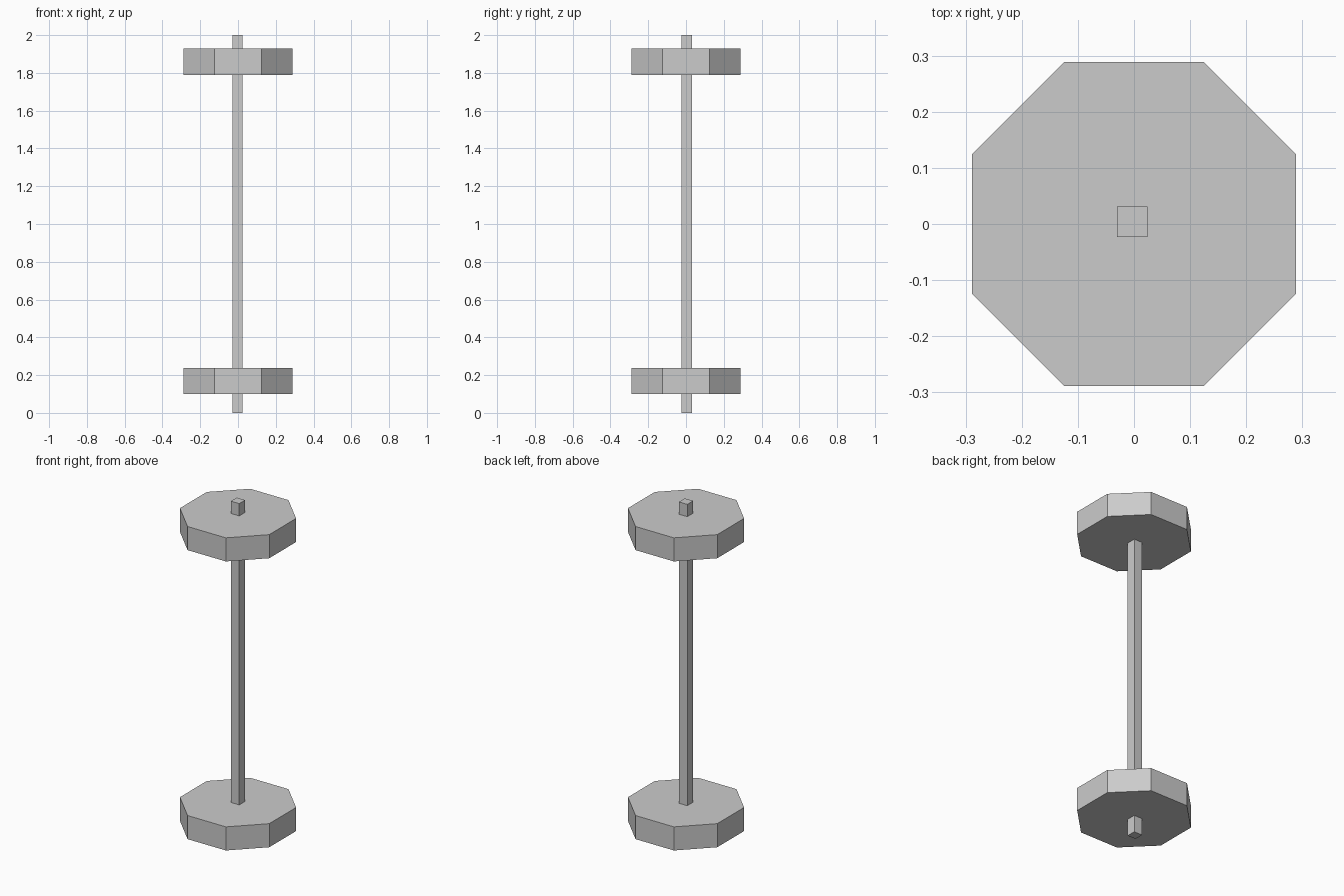
import bpy
import bmesh

if "Cube" in bpy.data.objects:
    bpy.data.objects.remove(bpy.data.objects["Cube"])

grey = bpy.data.materials.new("light grey")
grey.diffuse_color = (0.6, 0.6, 0.6, 1)
grey.use_nodes = True
grey.node_tree.nodes["Principled BSDF"].inputs["Base Color"].default_value = grey.diffuse_color


def prism(name, outline, z0, z1):
    """Extrude a flat outline upward from z0 to z1."""
    bm = bmesh.new()
    base = bm.faces.new([bm.verts.new((x, y, z0)) for x, y in outline])
    new = bmesh.ops.extrude_face_region(bm, geom=[base], use_keep_orig=True)["geom"]
    top = [v for v in new if isinstance(v, bmesh.types.BMVert)]
    bmesh.ops.translate(bm, verts=top, vec=(0, 0, z1 - z0))
    bmesh.ops.recalc_face_normals(bm, faces=bm.faces)
    mesh = bpy.data.meshes.new(name)
    bm.to_mesh(mesh)
    bm.free()
    mesh.materials.append(grey)
    obj = bpy.data.objects.new(name, mesh)
    bpy.context.collection.objects.link(obj)
    return obj


# Octagonal weights near both ends of the bar
R, H = 0.289, 0.124
octagon = [(R, -H), (R, H), (H, R), (-H, R), (-R, H), (-R, -H), (-H, -R), (H, -R)]
prism("lower_weight", octagon, 0.10, 0.238)
prism("upper_weight", octagon, 1.79, 1.928)

# Square bar, set very slightly off centre
cx, cy, s = -0.003, 0.004, 0.027
square = [(cx - s, cy - s), (cx + s, cy - s), (cx + s, cy + s), (cx - s, cy + s)]
prism("bar", square, 0.0, 2.0)
